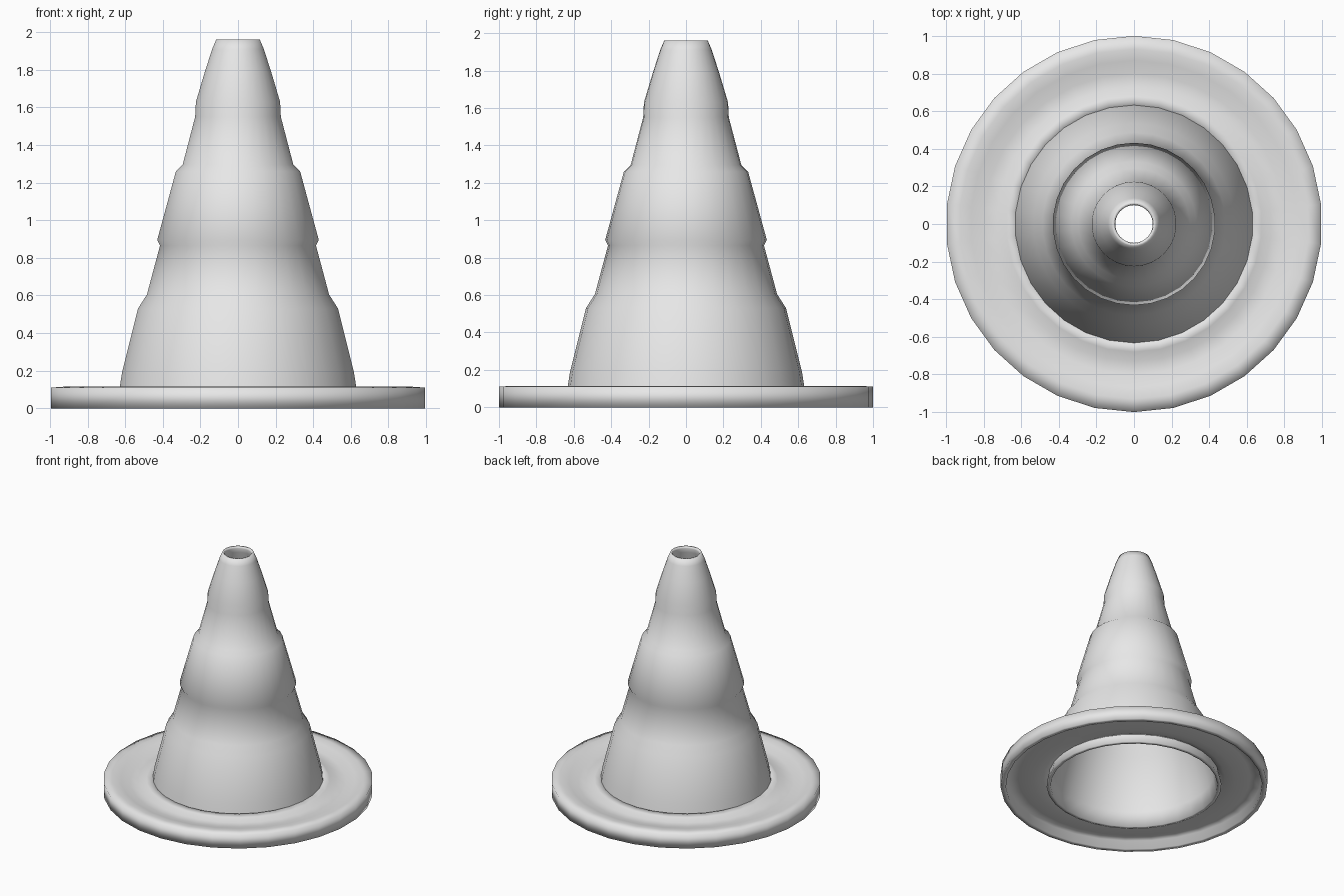
import bpy
import bmesh
import math
from mathutils import Matrix

SIDES = 30

if "Cube" in bpy.data.objects:
    bpy.data.objects.remove(bpy.data.objects["Cube"])

grey = bpy.data.materials.new("light_grey")
grey.use_nodes = True
grey.diffuse_color = (0.8, 0.8, 0.8, 1)
grey.node_tree.nodes["Principled BSDF"].inputs["Base Color"].default_value = (0.8, 0.8, 0.8, 1)


def lathe(name, profile):
    """Revolve a closed (radius, height) loop around the z axis."""
    bm = bmesh.new()
    rings = []
    for i in range(SIDES):
        turn = Matrix.Rotation(2 * math.pi * i / SIDES, 3, "Z")
        rings.append([bm.verts.new(turn @ Matrix.Translation((0, r, z)).to_translation())
                      for r, z in profile])
    count = len(profile)
    for i, ring in enumerate(rings):
        following = rings[(i + 1) % SIDES]
        for j in range(count):
            k = (j + 1) % count
            bm.faces.new((ring[j], following[j], following[k], ring[k]))
    bmesh.ops.recalc_face_normals(bm, faces=bm.faces)
    for face in bm.faces:
        face.smooth = True
    mesh = bpy.data.meshes.new(name)
    bm.to_mesh(mesh)
    bm.free()
    mesh.materials.append(grey)
    obj = bpy.data.objects.new(name, mesh)
    bpy.context.collection.objects.link(obj)
    return obj


# Stepped hollow cone: outer wall upward, then the inner wall back down
outer = [(0.655, 0), (0.632, 0.115), (0.62, 0.19), (0.535, 0.53), (0.487, 0.605),
         (0.417, 0.865), (0.432, 0.895), (0.332, 1.26), (0.296, 1.295),
         (0.229, 1.55), (0.225, 1.63), (0.177, 1.79), (0.138, 1.91), (0.117, 1.96)]
wall = 0.03
inner = [(r - wall, z) for r, z in outer[:-1]]
lip = [(0.104, 1.96), (0.1, 1.945)]
lathe("cone_body", outer + lip + inner[::-1])

# Round base: rim, shallow ring groove on top, recessed underside
top = [(1, 0), (1, 0.11), (0.93, 0.115), (0.87, 0.105), (0.8, 0.085),
       (0.73, 0.085), (0.68, 0.105), (0.625, 0.115)]
underside = [(0.625, 0.075), (0.68, 0.065), (0.76, 0.045), (0.87, 0.065),
             (0.955, 0.07), (0.96, 0)]
lathe("round_base", top + underside)
